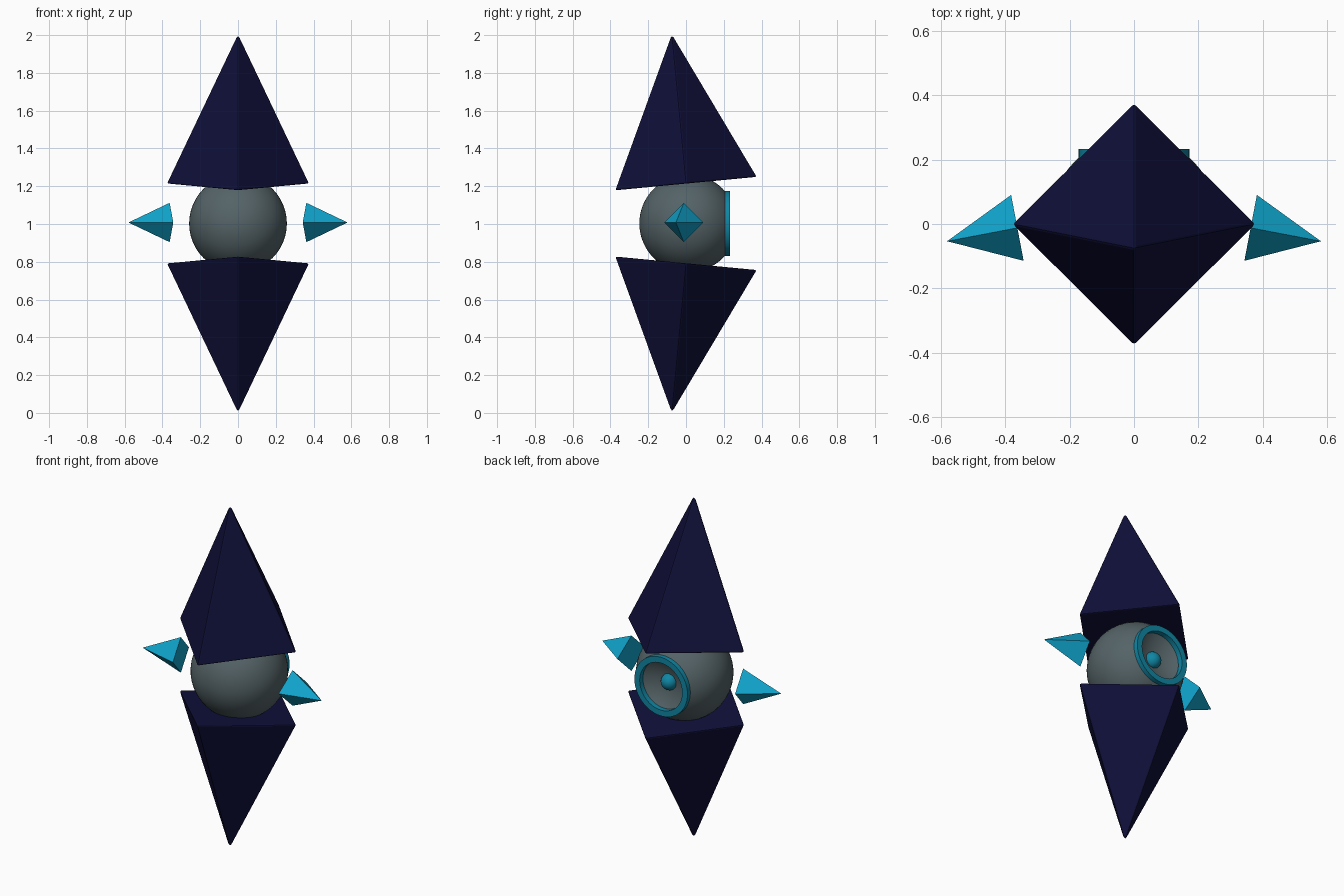
import bpy, bmesh, math
from mathutils import Matrix, Vector

if "Cube" in bpy.data.objects:
    bpy.data.objects.remove(bpy.data.objects["Cube"])


def material(name, rgb):
    m = bpy.data.materials.new(name)
    m.use_nodes = True
    m.diffuse_color = (*rgb, 1)
    m.node_tree.nodes["Principled BSDF"].inputs["Base Color"].default_value = (*rgb, 1)
    return m


navy = material("dark navy", (0.005, 0.005, 0.042))
grey = material("slate grey", (0.09, 0.125, 0.135))
cyan = material("cyan", (0.005, 0.37, 0.60))
teal = material("deep cyan", (0.005, 0.24, 0.37))


def finish(name, bm, mat, smooth=False):
    bmesh.ops.recalc_face_normals(bm, faces=bm.faces)
    me = bpy.data.meshes.new(name)
    bm.to_mesh(me)
    bm.free()
    ob = bpy.data.objects.new(name, me)
    bpy.context.collection.objects.link(ob)
    me.materials.append(mat)
    if smooth:
        bpy.ops.object.select_all(action="DESELECT")
        ob.select_set(True)
        bpy.context.view_layer.objects.active = ob
        bpy.ops.object.shade_smooth_by_angle(angle=math.radians(35))
    return ob


def pyramid(name, base, axis, radius, height, mat, bevel=0):
    """Four-sided pyramid standing on a point, with corners along x/y or y/z."""
    bm = bmesh.new()
    axis = Vector(axis).normalized()
    side = axis.cross(Vector((0, 0, 1)) if abs(axis.x) > 0.5 else Vector((1, 0, 0))).normalized()
    other = axis.cross(side)
    base = Vector(base)
    ring = [bm.verts.new(base + radius * d) for d in (side, other, -side, -other)]
    tip = bm.verts.new(base + height * axis)
    bm.faces.new(ring)
    for i in range(4):
        bm.faces.new((ring[i], ring[(i + 1) % 4], tip))
    if bevel:
        bmesh.ops.bevel(bm, geom=bm.edges[:], offset=bevel, segments=2,
                        profile=0.5, affect="EDGES")
    return finish(name, bm, mat)


def lathe(name, profile, mat, segments=48):
    """Spin (radius, y) points about the front-to-back axis."""
    bm = bmesh.new()
    verts = [bm.verts.new((r, y, MID)) for r, y in profile]
    edges = [bm.edges.new(p) for p in zip(verts, verts[1:])]
    bmesh.ops.spin(bm, geom=verts + edges, cent=(0, 0, MID), axis=(0, 1, 0),
                   angle=math.tau, steps=segments, use_duplicate=False)
    bmesh.ops.remove_doubles(bm, verts=bm.verts, dist=0.0005)
    return finish(name, bm, mat, True)


MID = 1.003

# Tilted upper and lower shells
for name, s in (("upper_shell", 1), ("lower_shell", -1)):
    pyramid(name, (0, 0, MID + s * 0.211), (0, -0.095, s), 0.379, 0.80, navy, 0.008)

# Side spikes, swept towards the front
for name, s in (("left_spike", 1), ("right_spike", -1)):
    pyramid(name, (s * 0.362, -0.012, MID + 0.005), (s, -0.19, 0), 0.104, 0.222, cyan)

# Ball body whose back cap is turned inward as a bowl
R, CY, CUT = 0.259, 0.012, 0.212
open_angle = math.acos((CUT - CY) / R)
outer = [(R * math.sin(a), CY + R * math.cos(a)) for a in
         [math.pi + (open_angle - math.pi) * i / 24 for i in range(25)]]
bowl = [(R * math.sin(a), 2 * CUT - CY - R * math.cos(a)) for a in
        [open_angle * (1 - i / 8) for i in range(1, 9)]]
lathe("ball_body", outer + bowl, grey)

# Eye ring around the bowl
lathe("eye_ring", [(0.138, 0.202), (0.172, 0.202), (0.172, 0.232),
                   (0.138, 0.232), (0.138, 0.202)], teal)

# Small pupil ball in the bowl
bm = bmesh.new()
bmesh.ops.create_uvsphere(bm, u_segments=24, v_segments=12, radius=0.047,
                          matrix=Matrix.Translation((0, 0.153, MID)))
finish("pupil_ball", bm, teal, True)
